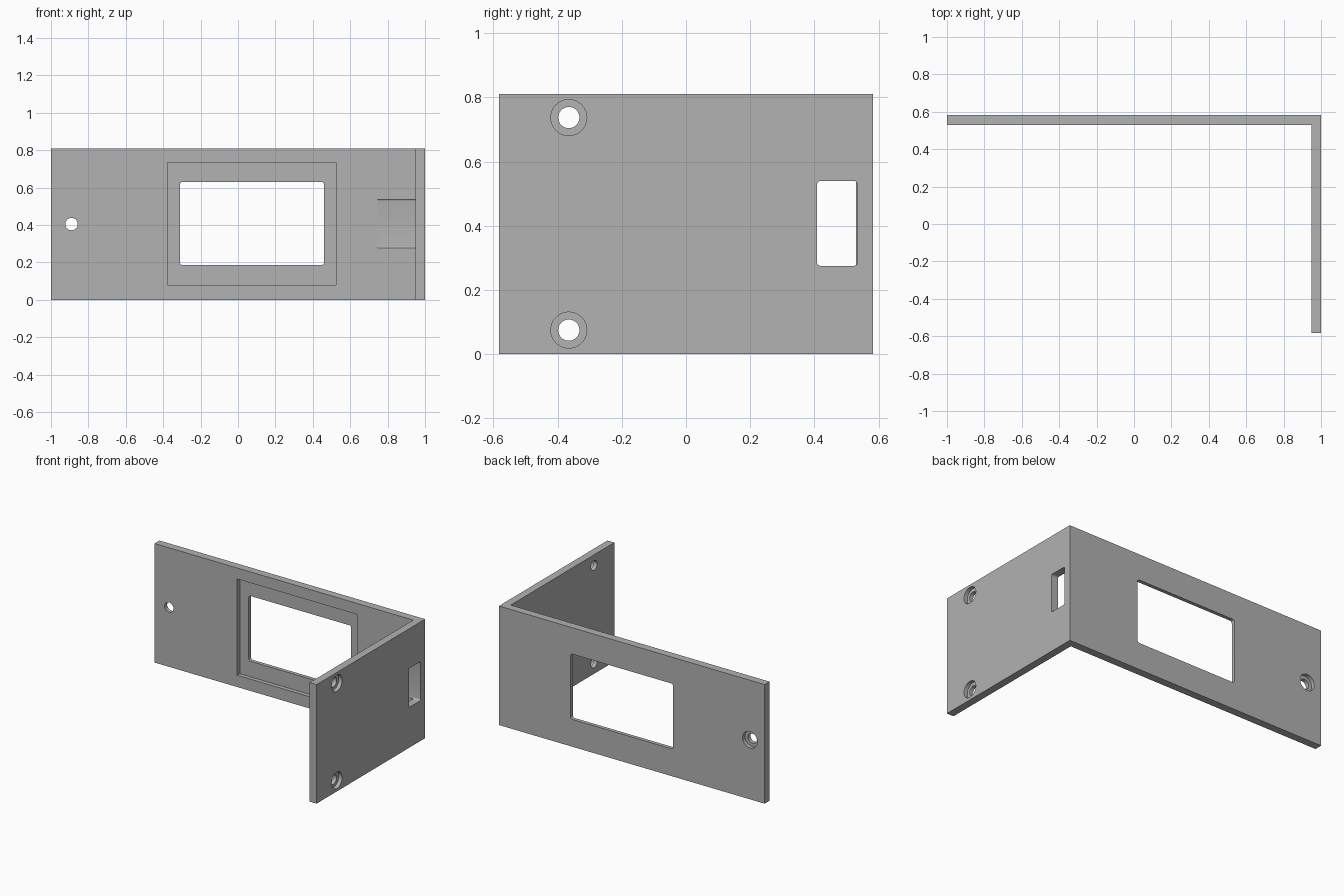
import bpy
import bmesh
import math
from mathutils import Matrix, Vector

cube = bpy.data.objects.get("Cube")
if cube:
    bpy.data.objects.remove(cube, do_unlink=True)

HEIGHT = 0.81
HALF_Y = 0.583
INNER_Y = 0.53     # inner face of the back plate
INNER_X = 0.948    # inner face of the side plate

grey = bpy.data.materials.new("plain grey")
grey.use_nodes = True
colour = (0.445, 0.445, 0.445, 1)
grey.diffuse_color = colour
grey.node_tree.nodes["Principled BSDF"].inputs["Base Color"].default_value = colour


def prism(name, outline, direction, place):
    """Extrude a flat outline; place maps its (u, v) points into space."""
    bm = bmesh.new()
    face = bm.faces.new([bm.verts.new(place(u, v)) for u, v in outline])
    grown = bmesh.ops.extrude_face_region(bm, geom=[face])
    moved = [g for g in grown["geom"] if isinstance(g, bmesh.types.BMVert)]
    bmesh.ops.translate(bm, vec=Vector(direction), verts=moved)
    bmesh.ops.recalc_face_normals(bm, faces=bm.faces)
    mesh = bpy.data.meshes.new(name)
    bm.to_mesh(mesh)
    bm.free()
    mesh.materials.append(grey)
    obj = bpy.data.objects.new(name, mesh)
    bpy.context.collection.objects.link(obj)
    return obj


def rounded(u0, u1, v0, v1, r, steps=5):
    """Rectangle outline with rounded corners."""
    corners = [(u1 - r, v1 - r), (u0 + r, v1 - r), (u0 + r, v0 + r), (u1 - r, v0 + r)]
    points = []
    for i, (u, v) in enumerate(corners):
        for s in range(steps + 1):
            a = (i + s / steps) * math.pi / 2
            points.append((u + r * math.cos(a), v + r * math.sin(a)))
    return points


def circle(u, v, r, sides=48):
    turns = [2 * math.pi * i / sides for i in range(sides)]
    return [(u + r * math.cos(a), v + r * math.sin(a)) for a in turns]


def along_y(name, outline, y0, y1):
    return prism(name, outline, (0, y1 - y0, 0), lambda u, v: (u, y0, v))


def along_x(name, outline, x0, x1):
    return prism(name, outline, (x1 - x0, 0, 0), lambda u, v: (x0, u, v))


# L-shaped body: back plate and side plate in one piece
profile = [(-1, HALF_Y), (-1, INNER_Y), (INNER_X, INNER_Y),
           (INNER_X, -HALF_Y), (1, -HALF_Y), (1, HALF_Y)]
bracket = prism("corner_bracket", profile, (0, 0, HEIGHT), lambda u, v: (u, v, 0))

# Display window with a rectangular recess on its inner face
recess = [(-0.377, 0.08), (0.524, 0.08), (0.524, 0.735), (-0.377, 0.735)]
cutters = [
    along_y("window_cutter", rounded(-0.31, 0.46, 0.186, 0.63, 0.014), 0.4, 0.7),
    along_y("recess_cutter", recess, 0.4, INNER_Y + 0.028),
    # Side slot, which also grazes the inner face of the back plate
    along_x("slot_cutter", rounded(0.408, 0.534, 0.275, 0.54, 0.012), 0.745, 1.2),
    # Counterbored screw hole in the back plate
    along_y("back_hole_cutter", circle(-0.89, 0.405, 0.033), 0.4, 0.7),
    along_y("back_counterbore_cutter", circle(-0.89, 0.405, 0.056), HALF_Y - 0.026, 0.7),
]

# Counterbored screw holes in the side plate
for z in (0.075, 0.737):
    cutters.append(along_x("side_hole_cutter", circle(-0.365, z, 0.033), 0.8, 1.2))
    cutters.append(along_x("side_counterbore_cutter", circle(-0.365, z, 0.056), 0.974, 1.2))

for cutter in cutters:
    cutter.hide_render = True
    cut = bracket.modifiers.new(cutter.name, "BOOLEAN")
    cut.operation = "DIFFERENCE"
    cut.solver = "EXACT"
    cut.object = cutter

# Bake the cuts and remove the cutters
graph = bpy.context.evaluated_depsgraph_get()
graph.update()
finished = bpy.data.meshes.new_from_object(bracket.evaluated_get(graph))
bracket.modifiers.clear()
bracket.data = finished
for cutter in cutters:
    bpy.data.objects.remove(cutter, do_unlink=True)

bpy.ops.object.select_all(action="DESELECT")
bracket.select_set(True)
bpy.context.view_layer.objects.active = bracket
bpy.ops.object.shade_smooth_by_angle(angle=math.radians(30))
